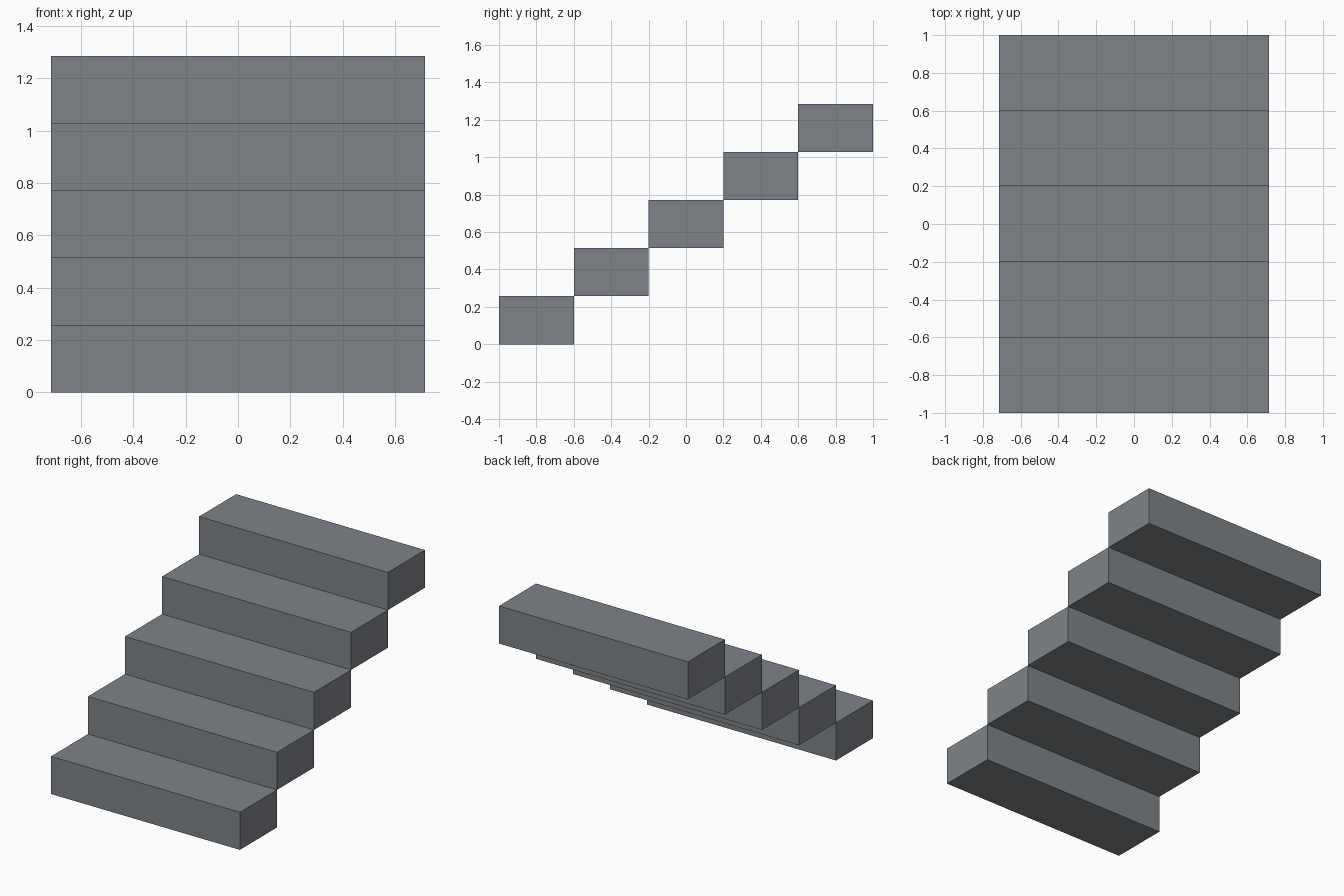
import bpy

if "Cube" in bpy.data.objects:
    bpy.data.objects.remove(bpy.data.objects["Cube"])

STEPS = 5
WIDTH = 1.4286
DEPTH = 2.0 / STEPS
RISE = 1.2857 / STEPS

# Single stone colour
stone = bpy.data.materials.new("stone_grey")
stone.diffuse_color = (0.21, 0.23, 0.25, 1.0)
stone.use_nodes = True
stone.node_tree.nodes["Principled BSDF"].inputs["Base Color"].default_value = stone.diffuse_color


def add_block(name, center, size):
    bpy.ops.mesh.primitive_cube_add(size=1, location=center)
    block = bpy.context.object
    block.name = name
    block.scale = size
    bpy.ops.object.transform_apply(location=False, rotation=False, scale=True)
    block.data.materials.append(stone)
    return block


# Solid block steps, climbing from front to back and meeting edge to edge
for i in range(STEPS):
    add_block(f"step_{i + 1}",
              (0, -1 + DEPTH * (i + 0.5), RISE * (i + 0.5)),
              (WIDTH, DEPTH, RISE))
